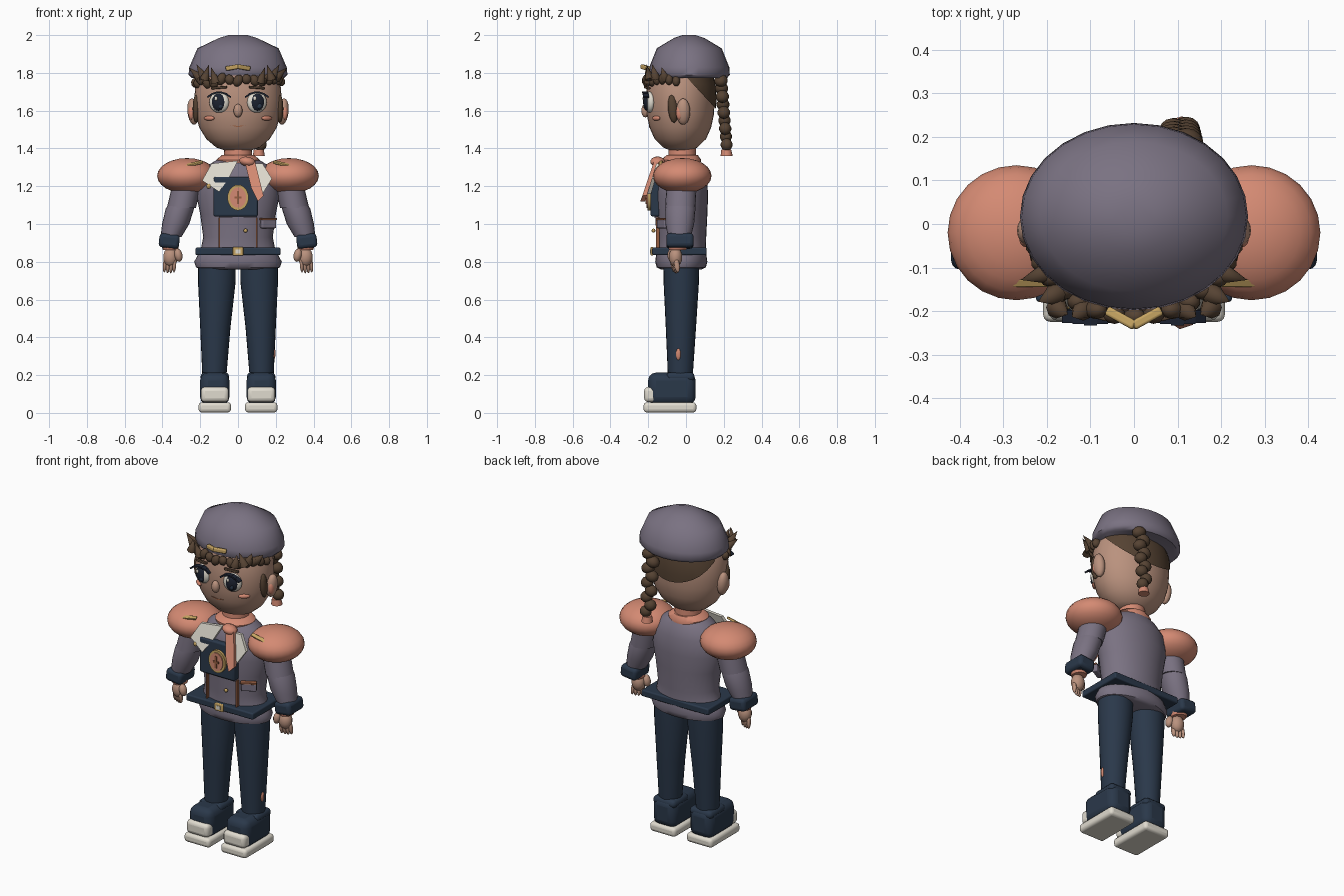
import bpy, bmesh, math, random
from mathutils import Matrix, Vector, Euler

random.seed(4)
if "Cube" in bpy.data.objects:
    bpy.data.objects.remove(bpy.data.objects["Cube"])


def material(name, *rgb):
    lin = [((c / 255 + 0.055) / 1.055) ** 2.4 for c in rgb] + [1]
    m = bpy.data.materials.new(name)
    m.use_nodes = True
    m.diffuse_color = lin
    node = m.node_tree.nodes["Principled BSDF"]
    node.inputs["Base Color"].default_value = lin
    node.inputs["Roughness"].default_value = 0.8
    return m


CLOTH = material("grey purple cloth", 122, 114, 130)
PEACH = material("peach", 212, 138, 115)
SKIN = material("skin", 186, 146, 126)
NAVY = material("navy", 42, 56, 74)
HAIR = material("brown hair", 86, 67, 51)
WHITE = material("off white", 224, 219, 207)
GOLD = material("gold", 198, 164, 98)
DARK = material("dark eye", 28, 34, 48)
RUST = material("rust stitching", 150, 94, 66)
parts = []


def finish(name, bm, mat, bevel=0):
    bmesh.ops.recalc_face_normals(bm, faces=bm.faces)
    mesh = bpy.data.meshes.new(name)
    bm.to_mesh(mesh)
    bm.free()
    mesh.materials.append(mat)
    ob = bpy.data.objects.new(name, mesh)
    bpy.context.collection.objects.link(ob)
    if bevel:
        mod = ob.modifiers.new("Rounded edges", "BEVEL")
        mod.width, mod.segments = bevel, 3
    parts.append(ob)
    return ob


def placed(loc, size, rot):
    return Matrix.LocRotScale(Vector(loc), Euler(rot), Vector(size))


def ball(name, loc, radii, mat, rot=(0, 0, 0), seg=20):
    bm = bmesh.new()
    bmesh.ops.create_uvsphere(bm, u_segments=seg, v_segments=seg // 2, radius=1,
                              matrix=placed(loc, radii, rot))
    return finish(name, bm, mat)


def box(name, loc, size, mat, bevel=0, rot=(0, 0, 0)):
    bm = bmesh.new()
    bmesh.ops.create_cube(bm, size=1, matrix=placed(loc, size, rot))
    return finish(name, bm, mat, bevel)


def cone(name, loc, radius, depth, mat, rot):
    bm = bmesh.new()
    bmesh.ops.create_cone(bm, cap_ends=True, segments=8, radius1=radius, radius2=0,
                          depth=depth, matrix=placed(loc, (1, 1, 1), rot))
    return finish(name, bm, mat)


def loft(name, rings, mat, seg=28, cut=None):
    """Rings are (z, centre x, centre y, radius x, radius y)."""
    bm = bmesh.new()
    loops = []
    for z, cx, cy, rx, ry in rings:
        turns = [math.tau * i / seg for i in range(seg)]
        loops.append([bm.verts.new((cx + rx * math.cos(a), cy + ry * math.sin(a), z)) for a in turns])
    for low, high in zip(loops, loops[1:]):
        for i in range(seg):
            j = (i + 1) % seg
            bm.faces.new((low[i], low[j], high[j], high[i]))
    bm.faces.new(loops[0])
    bm.faces.new(loops[-1])
    if cut:
        bmesh.ops.bisect_plane(bm, geom=bm.verts[:] + bm.edges[:] + bm.faces[:],
                               plane_co=cut[0], plane_no=cut[1], clear_inner=True)
    return finish(name, bm, mat)


def plate(name, outline, y, mat, thick=0.012, lean=0.0, base=1.16):
    """Outline is (x, z); the plate leans back above the base height."""
    bm = bmesh.new()
    sides = [[bm.verts.new((x, y + d + (z - base) * lean, z)) for x, z in outline] for d in (0, thick)]
    bm.faces.new(sides[0])
    bm.faces.new(sides[1])
    n = len(outline)
    for i in range(n):
        j = (i + 1) % n
        bm.faces.new((sides[0][i], sides[0][j], sides[1][j], sides[1][i]))
    return finish(name, bm, mat)


def oval(cx, cz, rx, rz, n=24):
    return [(cx + rx * math.cos(math.tau * i / n), cz + rz * math.sin(math.tau * i / n)) for i in range(n)]


# Jacket, neck and head
BODY = [(.76, .19, .11), (.77, .222, .13), (.80, .232, .138), (.83, .216, .134), (.86, .198, .13),
        (.93, .184, .132), (1.05, .2, .138), (1.15, .22, .142), (1.25, .21, .136), (1.31, .16, .112),
        (1.36, .08, .075)]
loft("jacket", [(z, 0, -.025, rx, ry) for z, rx, ry in BODY], CLOTH, 32)
loft("neck", [(1.33, 0, -.02, .075, .075), (1.42, 0, -.02, .072, .072)], PEACH)
loft("neck_scarf", [(1.31, 0, -.025, .11, .1), (1.34, 0, -.025, .115, .105), (1.365, 0, -.02, .085, .083)], PEACH)
HEAD = [(1.39, .07, .055), (1.405, .115, .09), (1.45, .168, .136), (1.51, .205, .163), (1.58, .225, .178),
        (1.66, .232, .182), (1.74, .225, .178), (1.82, .195, .155)]
loft("head", [(z, 0, -.03, rx, ry) for z, rx, ry in HEAD], SKIN, 32)
loft("back_hair", [(z, 0, -.028, rx * 1.03, ry * 1.04) for z, rx, ry in HEAD], HAIR, 32,
     ((0, 0, 1.78), (0, .73, .68)))

# Cap with its gold chevron
CAP = [(1.772, .245, .2), (1.79, .262, .215), (1.83, .258, .212), (1.93, .215, .172), (1.985, .1, .08),
       (2.0, .05, .035)]
loft("cap", [(z, 0, .017, rx, ry) for z, rx, ry in CAP], CLOTH, 28)
for s in (-1, 1):
    box("cap_badge", (s * .03, -.216, 1.828), (.074, .022, .024), GOLD, .006, (0, s * .15, s * .5))

# Fringe curls, side tufts and the braid
for i in range(15):
    a = math.pi * (1.06 + .88 * i / 14)
    loc = (.228 * math.cos(a), -.015 + .197 * math.sin(a), 1.758 + random.uniform(-.018, .012))
    ball("fringe_curl", loc, (.026, .022, random.uniform(.026, .036)), HAIR,
         (0, random.uniform(-.7, .7), 0), 10)
for s in (-1, 1):
    for x, y, z, tilt in ((.2, -.17, 1.81, .5), (.165, -.2, 1.805, -.3), (.23, -.12, 1.8, .8), (.13, -.205, 1.79, .3)):
        cone("hair_tuft", (s * x, y, z), .026, .085, HAIR, (.2, s * tilt, 0))
for i in range(9):
    t = i / 8
    ball("braid_knot", (.105 + .014 * (-1) ** i, .185 + .03 * t, 1.76 - .34 * t),
         (.042 - .008 * t, .036 - .004 * t, .033), HAIR, (0, .4 * (-1) ** i, 0), 14)
loft("braid_tie", [(1.36, .11, .215, .032, .032), (1.395, .11, .213, .026, .026)], PEACH, 12)

# Face
ball("nose", (0, -.215, 1.6), (.024, .022, .036), SKIN, seg=14)
plate("mouth", [(-.04, 1.523), (0, 1.512), (.04, 1.523), (0, 1.519)], -.197, RUST)
for s, side in ((1, "left"), (-1, "right")):
    ball(side + "_eye", (s * .1, -.193, 1.645), (.054, .026, .056), WHITE, (0, 0, s * .25))
    ball(side + "_iris", (s * .103, -.207, 1.645), (.036, .019, .046), DARK, (0, 0, s * .2))
    ball(side + "_eye_glint", (s * .103 - .014, -.224, 1.665), (.009, .006, .012), WHITE, seg=10)
    ball(side + "_lower_glint", (s * .103 + .01, -.221, 1.625), (.012, .005, .014), NAVY, seg=10)
    for i in range(5):
        t = i / 4 - .5
        box(side + "_lash", (s * (.1 + .1 * t), -.218 + .012 * abs(t), 1.697 - .07 * t * t), (.03, .03, .009),
            DARK, 0, (0, s * t * 1.2, 0))
    box(side + "_brow", (s * .1, -.206, 1.722), (.085, .016, .013), HAIR, .004, (0, s * .08, s * .25))
    ball(side + "_cheek", (s * .152, -.158, 1.56), (.034, .012, .013), PEACH, (0, 0, s * .65), 14)
    ball(side + "_ear", (s * .238, -.015, 1.595), (.03, .037, .07), SKIN, (0, s * .1, 0))
    ball(side + "_ear_inner", (s * .247, -.034, 1.59), (.017, .02, .04), PEACH, seg=14)
    ball(side + "_sideburn", (s * .222, -.07, 1.61), (.018, .026, .075), HAIR, (.1, 0, 0), 12)

# Shoulders, arms and hands
for s, side in ((1, "left"), (-1, "right")):
    ball(side + "_shoulder_pad", (s * .27, -.02, 1.255), (.158, .155, .094), PEACH, seg=24)
    box(side + "_shoulder_trim", (s * .235, -.133, 1.318), (.1, .022, .013), GOLD, .004, (.5, s * .22, 0))
    loft(side + "_upper_arm", [(1.28, s * .25, -.02, .07, .075), (1.18, s * .277, -.025, .077, .08),
                               (1.085, s * .3, -.03, .077, .08)], CLOTH, 20)
    loft(side + "_forearm", [(1.12, s * .293, -.03, .068, .072), (1.08, s * .308, -.03, .075, .08),
                             (1.0, s * .33, -.033, .072, .076), (.93, s * .355, -.035, .055, .06)], CLOTH, 20)
    box(side + "_cuff", (s * .364, -.032, .91), (.108, .145, .075), NAVY, .02, (0, -s * .12, 0))
    loft(side + "_cuff_lining", [(.862, s * .357, -.045, .04, .045), (.885, s * .359, -.04, .046, .055)], PEACH, 16)
    ball(side + "_palm", (s * .357, -.055, .825), (.04, .036, .052), SKIN, seg=14)
    ball(side + "_thumb", (s * .316, -.075, .835), (.022, .024, .036), SKIN, (0, s * .2, 0), 12)
    for i in range(4):
        ball(side + "_finger", (s * (.337 + .017 * i), -.066 + .006 * i, .776 + .004 * abs(i - 1.5)),
             (.0105, .015, .04), SKIN, (.15, -s * .06, 0), 10)

    # Legs and shoes
    loft(side + "_leg", [(.2, s * .125, -.03, .064, .066), (.45, s * .12, -.027, .08, .08),
                         (.7, s * .112, -.025, .1, .094), (.79, s * .112, -.025, .1, .095)], NAVY, 24)
    box(side + "_shoe", (s * .123, -.075, .128), (.155, .252, .17), NAVY, .042)
    box(side + "_ankle", (s * .123, -.03, .19), (.15, .15, .05), NAVY, .022)
    box(side + "_toe_cap", (s * .123, -.188, .097), (.148, .068, .08), WHITE, .022)
    box(side + "_sole", (s * .123, -.085, .029), (.172, .28, .054), WHITE, .018)
ball("trouser_patch", (.191, -.04, .31), (.008, .014, .032), PEACH, (0, .06, 0), 10)

# Belt, stitching, pocket and buttons
box("belt", (0, -.035, .855), (.45, .288, .04), NAVY, .008)
box("buckle", (0, -.18, .855), (.056, .014, .046), GOLD, .005)
box("buckle_centre", (0, -.187, .855), (.026, .006, .022), WHITE)
for s in (-1, 1):
    box("front_stitching", (s * .1, -.15, .955), (.008, .02, .16), RUST)
box("waist_seam", (0, -.158, 1.035), (.2, .02, .008), CLOTH)
box("pocket", (.16, -.122, 1.0), (.085, .03, .045), CLOTH, .006, (0, 0, .5))
box("pocket_flap", (.16, -.127, 1.026), (.09, .03, .01), RUST, .002, (0, 0, .5))
ball("jacket_button", (.04, -.172, .965), (.011, .01, .011), GOLD, seg=10)

# Chest panel, oval badge, collar points and scarf tail
box("chest_panel", (-.012, -.162, 1.145), (.235, .05, .21), NAVY, .01)
plate("badge_rim", oval(0, 1.14, .056, .068), -.203, GOLD, .02)
plate("badge_face", oval(0, 1.14, .043, .054), -.209, PEACH, .009)
for w, h in ((.012, .07), (.035, .012)):
    box("badge_emblem", (0, -.211, 1.14), (w, .008, h), RUST)
plate("right_collar_point", [(-.14, 1.32), (0, 1.335), (-.05, 1.24), (-.1, 1.17), (-.19, 1.23)],
      -.205, WHITE, .02, .3)
plate("left_collar_point", [(.06, 1.32), (.13, 1.32), (.18, 1.24), (.13, 1.16), (.1, 1.22)],
      -.205, WHITE, .02, .3)
plate("scarf_tail", [(.035, 1.33), (.09, 1.33), (.135, 1.15), (.105, 1.12), (.07, 1.19)],
      -.228, PEACH, .024, .34)
ball("scarf_knot", (.05, -.15, 1.33), (.045, .04, .026), PEACH, (0, .2, 0), 14)
ball("collar_stud", (-.155, -.185, 1.2), (.014, .012, .014), GOLD, seg=10)

# Smooth shading with kept edges
bpy.ops.object.select_all(action="DESELECT")
for ob in parts:
    ob.select_set(True)
bpy.context.view_layer.objects.active = parts[0]
bpy.ops.object.shade_smooth_by_angle(angle=0.85)
